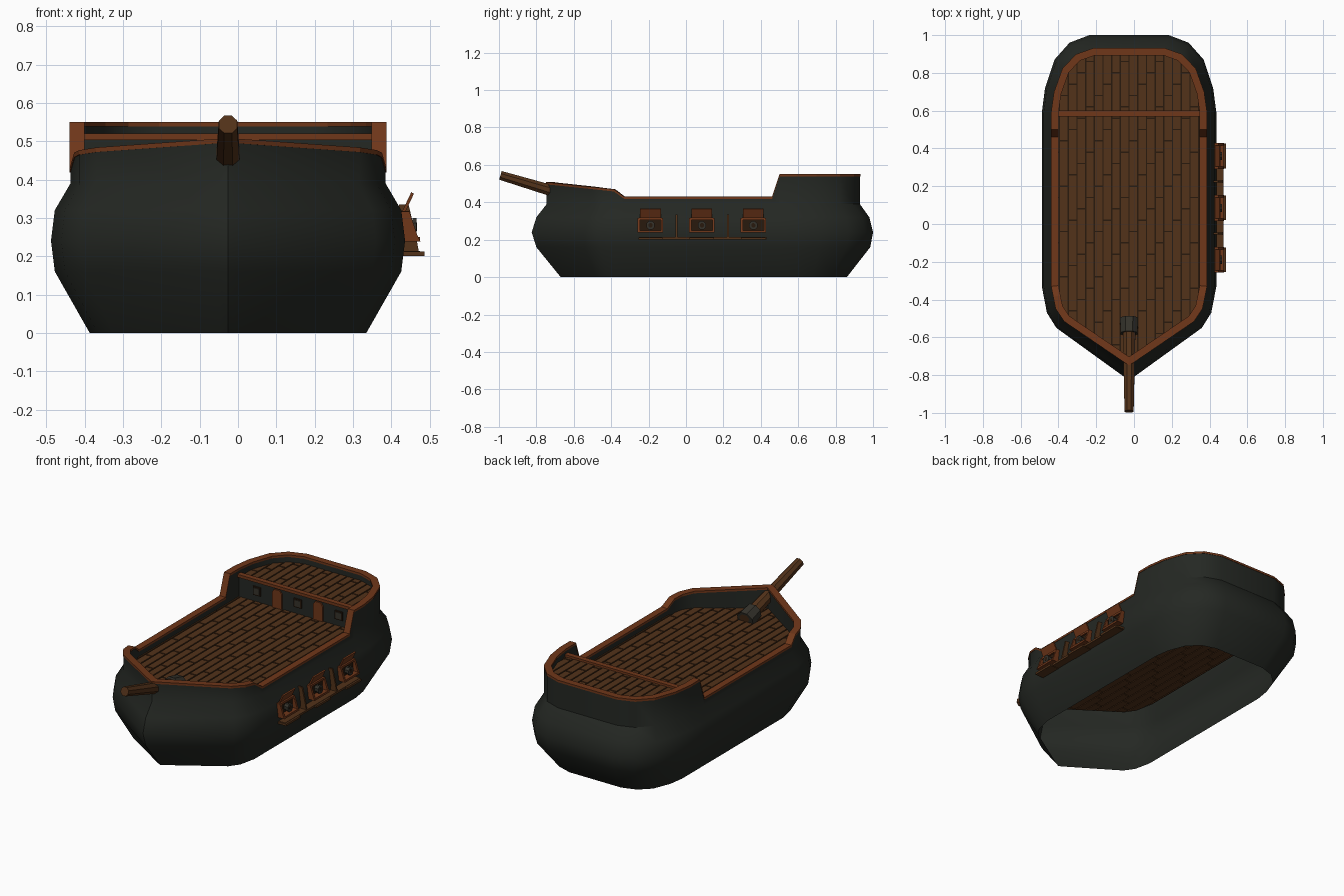
import bpy, bmesh, math
from mathutils import Vector

if "Cube" in bpy.data.objects:
    bpy.data.objects.remove(bpy.data.objects["Cube"])

CX = -0.026          # hull centre line


def material(name, rgb):
    m = bpy.data.materials.new(name)
    m.diffuse_color = (*rgb, 1)
    m.use_nodes = True
    m.node_tree.nodes["Principled BSDF"].inputs["Base Color"].default_value = m.diffuse_color
    return m


DARK = material("tarred_wood", (0.018, 0.021, 0.017))
PLANK = material("deck_wood", (0.085, 0.032, 0.010))
SEAM = material("seam", (0.022, 0.010, 0.004))
TRIM = material("trim_wood", (0.16, 0.038, 0.010))
IRON = material("iron", (0.035, 0.032, 0.024))


def build(name, parts, mat, angle=None):
    """One object out of several (verts, faces) parts."""
    bm = bmesh.new()
    for verts, faces in parts:
        vs = [bm.verts.new(v) for v in verts]
        for f in faces:
            bm.faces.new([vs[i] for i in f])
    bmesh.ops.recalc_face_normals(bm, faces=bm.faces)
    me = bpy.data.meshes.new(name)
    bm.to_mesh(me)
    bm.free()
    me.materials.append(mat)
    if angle:
        me.polygons.foreach_set("use_smooth", [True] * len(me.polygons))
        me.set_sharp_from_angle(angle=math.radians(angle))
    ob = bpy.data.objects.new(name, me)
    bpy.context.collection.objects.link(ob)
    return ob


def loft(rings, wrap=False, caps=False):
    """Bridge closed loops that have equal point counts."""
    n, k = len(rings[0]), len(rings)
    faces = []
    for r in range(k if wrap else k - 1):
        a, b = r * n, (r + 1) % k * n
        faces += [(a + i, a + (i + 1) % n, b + (i + 1) % n, b + i) for i in range(n)]
    if caps:
        faces += [tuple(range(n)), tuple(range((k - 1) * n, k * n))]
    return [p for ring in rings for p in ring], faces


def prism_y(profile, y0, y1):
    return loft([[(x, y, z) for x, z in profile] for y in (y0, y1)], caps=True)


def prism_z(profile, z0, z1):
    return loft([[(x, y, z) for x, y in profile] for z in (z0, z1)], caps=True)


def box(x0, x1, y0, y1, z0, z1):
    return prism_y([(x0, z0), (x1, z0), (x1, z1), (x0, z1)], y0, y1)


def rod(p, q, r0, r1, n=8):
    p, q = Vector(p), Vector(q)
    rot = (q - p).to_track_quat('Z', 'Y')
    angs = [math.tau * (i + 0.5) / n for i in range(n)]
    return loft([[c + rot @ Vector((r * math.cos(a), r * math.sin(a), 0)) for a in angs]
                 for c, r in ((p, r0), (q, r1))], caps=True)


# Half outline at the widest level, stern to bow
HALF = [(0, 1.0), (.21, 1.0), (.315, .96), (.395, .87), (.445, .72), (.462, .59),
        (.462, .50), (.462, .46), (.462, -.33), (.4495, -.395), (.435, -.47),
        (.385, -.55), (.025, -.81), (0, -.825)]


def outline(w, stern, bow):
    pts = []
    for x, y in HALF:
        if y > .59:
            y = .59 + (y - .59) * (stern - .59) / .41
        elif y < -.33:
            y = -.33 + (y + .33) * (bow + .33) / -.495
        pts.append((x * w / .462, y))
    pts += [(-x, y) for x, y in pts[-2:0:-1]]
    return [(x + CX, y) for x, y in pts]


def inset(pts, t):
    res = []
    for i, p in enumerate(pts):
        a, b, c = Vector(pts[i - 1]), Vector(p), Vector(pts[(i + 1) % len(pts)])
        d, e = (b - a).normalized(), (c - b).normalized()
        n, m = Vector((d.y, -d.x)), Vector((e.y, -e.x))
        res.append(tuple(b + (n + m) * t / (1 + n.dot(m))))
    return res


def rail_height(y):
    keys = [(-.745, .508), (-.385, .47), (-.33, .43), (.46, .43), (.50, .55), (2, .55)]
    for (a, h), (b, k) in zip(keys, keys[1:]):
        if y <= b:
            return h + (k - h) * (y - a) / (b - a)


def at(pts, z):
    return [(x, y, z) for x, y in pts]


def at_rail(pts, ref, dz=0):
    return [(x, y, rail_height(r[1]) + dz) for (x, y), r in zip(pts, ref)]


# Hull shell, open underneath, with bulwark
levels = [(0, .361, .86, -.67), (.16, .452, .985, -.80), (.24, .462, 1.0, -.825),
          (.32, .452, .98, -.80), (.39, .411, .93, -.745)]
rings = [at(outline(w, s, b), z) for z, w, s, b in levels]
OUT = outline(.411, .93, -.745)
INN = inset(OUT, .034)
rings += [at_rail(OUT, OUT, -.01), at_rail(INN, OUT, -.01), at(INN, .375)]
build("hull", [loft(rings)], DARK, 35)

# Rail cap along the bulwark
o, i = inset(OUT, -.002), inset(OUT, .037)
build("rail_cap", [loft([at_rail(o, OUT, -.012), at_rail(o, OUT), at_rail(i, OUT),
                         at_rail(i, OUT, -.012)], wrap=True)], TRIM)


def clip(poly, region):
    """Clip a polygon by a convex clockwise region."""
    for a, b in zip(region, region[1:] + region[:1]):
        def side(p):
            return (b[0] - a[0]) * (p[1] - a[1]) - (b[1] - a[1]) * (p[0] - a[0])
        res = []
        for p, q in zip(poly, poly[1:] + poly[:1]):
            s, t = side(p), side(q)
            if s <= 1e-7:
                res.append(p)
            if (s < -1e-7 and t > 1e-7) or (s > 1e-7 and t < -1e-7):
                k = s / (s - t)
                res.append((p[0] + (q[0] - p[0]) * k, p[1] + (q[1] - p[1]) * k))
        poly = res
        if len(poly) < 3:
            return []
    return poly


def deck(name, y0, y1, z):
    area = clip([(-1, y0), (-1, y1), (1, y1), (1, y0)], INN)
    build(name + "_seams", [prism_z(area, z - .008, z - .004)], SEAM)
    parts, w, gap, length = [], .046, .0035, .24
    for c in range(-9, 9):
        x = CX + c * w
        y = -1 + (c * 5 % 4) * length / 4
        while y < 1:
            lo, hi = max(y + gap, y0), min(y + length - gap, y1)
            if hi - lo > .01:
                p = clip([(x + gap, lo), (x + gap, hi), (x + w - gap, hi), (x + w - gap, lo)], INN)
                if p:
                    parts.append(prism_z(p, z - .012, z))
            y += length
    build(name + "_planks", parts, PLANK)


deck("main_deck", -.80, .60, .388)
deck("stern_deck", .585, .95, .508)

# Cabin bulkhead with doors, windows and top beam
build("bulkhead", [box(CX - .376, CX + .376, .583, .593, .38, .505)], DARK)
build("bulkhead_beam", [box(CX - .378, CX + .378, .57, .60, .503, .52)], TRIM)
arch = [(-.03, .388), (.03, .388), (.03, .475), (.018, .493), (-.018, .493), (-.03, .475)]
build("cabin_doors", [prism_y([(x + CX + d, z) for x, z in arch], .575, .585)
                      for d in (-.13, .13)], TRIM)
wins = [CX + d for d in (-.26, 0, .26)]
build("cabin_window_frames", [box(x - .024, x + .024, .577, .585, .425, .475) for x in wins], SEAM)
build("cabin_window_panes", [box(x - .017, x + .017, .574, .58, .432, .468) for x in wins], IRON)

# Bowsprit with its heel block
base, tip = Vector((CX, -.50, .397)), Vector((CX, -.992, .544))
build("bowsprit", [rod(base, tip, .038, .026)], PLANK)
build("bowsprit_heel", [rod(base, base.lerp(tip, .16), .052, .048)], IRON)

# Gun ports on the right side only
frames, lids, barrels, bores, backs = [], [], [], [], []
cheek = [(.42, .238), (.476, .238), (.468, .255), (.447, .317), (.42, .317)]
for y in (-.19, .085, .36):
    frames += [prism_y(cheek, y + s - .006, y + s + .006) for s in (-.062, .062)]
    frames += [box(.42, .475, y - .06, y + .06, .238, .25),
               box(.42, .448, y - .06, y + .06, .306, .318)]
    lids.append(prism_y([(.428, .316), (.435, .312), (.459, .363), (.452, .367)], y - .055, y + .055))
    backs.append(box(.425, .439, y - .06, y + .06, .245, .31))
    barrels += [rod((.42, y, .277), (.458, y, .277), .023, .019),
                rod((.455, y, .277), (.466, y, .277), .024, .024)]
    bores.append(rod((.46, y, .277), (.467, y, .277), .012, .012))
build("gun_port_frames", frames, TRIM)
build("gun_port_lids", lids, TRIM)
build("gun_port_backs", backs, SEAM)
build("gun_barrels", barrels, IRON)
build("gun_bores", bores, SEAM)

# Ledge under the ports with wider steps, and struts between ports
build("gun_ledge", [box(.42, .475, -.25, .43, .202, .214)] +
      [box(.42, .486, y - .065, y + .065, .2, .212) for y in (-.19, .085, .36)], PLANK)
strut = [(.42, .21), (.472, .21), (.465, .25), (.445, .335), (.42, .335)]
build("gun_struts", [prism_y(strut, y - .005, y + .005) for y in (-.05, .225)], PLANK)
